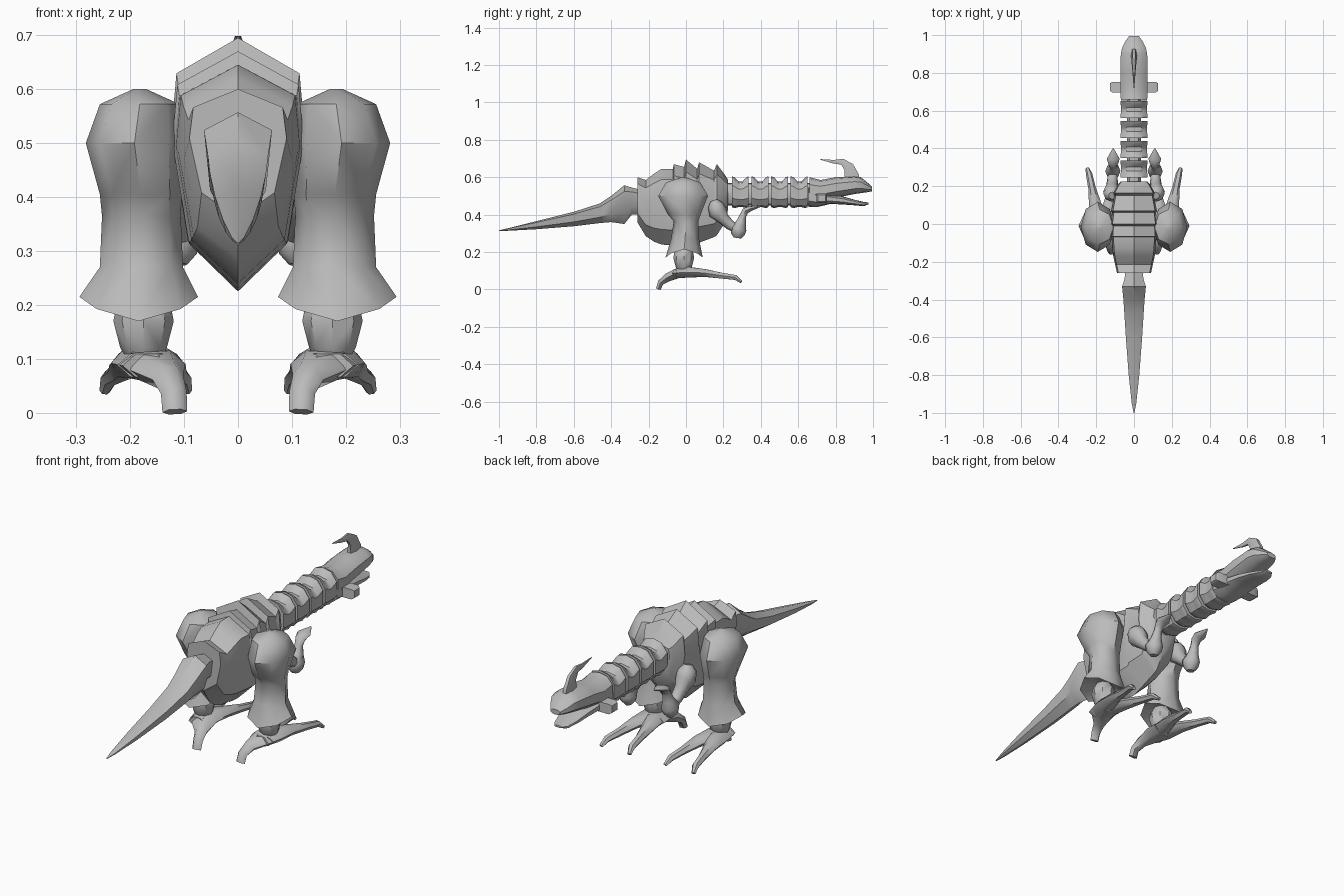
import bpy, bmesh, math
from mathutils import Vector

grey = bpy.data.materials.new("stone grey")
grey.diffuse_color = (0.5, 0.5, 0.5, 1)


def loft(name, rings, mirror=False, angle=40):
    """Skin a list of equal-sized rings, cap both ends."""
    bm = bmesh.new()
    vs = [[bm.verts.new(p) for p in r] for r in rings]
    n = len(rings[0])
    for a, b in zip(vs, vs[1:]):
        for i in range(n):
            j = (i + 1) % n
            bm.faces.new((a[i], a[j], b[j], b[i]))
    bm.faces.new(vs[0][::-1])
    bm.faces.new(vs[-1])
    bmesh.ops.recalc_face_normals(bm, faces=bm.faces)
    me = bpy.data.meshes.new(name)
    bm.to_mesh(me)
    bm.free()
    ob = bpy.data.objects.new(name, me)
    bpy.context.collection.objects.link(ob)
    me.materials.append(grey)
    bpy.ops.object.select_all(action='DESELECT')
    ob.select_set(True)
    bpy.context.view_layer.objects.active = ob
    bpy.ops.object.shade_smooth_by_angle(angle=math.radians(angle))
    if mirror:
        m = ob.modifiers.new("mirror", 'MIRROR')
        m.use_mirror_merge = False
    return ob


def section(y, zt, zb, w, shape):
    """Symmetric ring in xz; shape lists (half width fraction, height fraction)."""
    h = zt - zb
    right = [(w * a, y, zb + h * b) for a, b in shape]
    left = [(-x, y, z) for x, y, z in right[-2:0:-1]]
    return right + left


def tube(name, path, n=8, mirror=True, angle=50):
    """Path of (x, y, z, side radius, other radius) with rings across the path."""
    pts = [Vector(p[:3]) for p in path]
    rings = []
    for i, p in enumerate(path):
        t = (pts[min(i + 1, len(pts) - 1)] - pts[max(i - 1, 0)]).normalized()
        u = Vector((1, 0, 0))
        u = (u - t * u.dot(t)).normalized()
        v = t.cross(u)
        rings.append([pts[i] + u * p[3] * math.cos(2 * math.pi * k / n)
                      + v * p[4] * math.sin(2 * math.pi * k / n) for k in range(n)])
    return loft(name, rings, mirror, angle)


KEEL = [(0, 1), (.92, .86), (1, .62), (.75, .2), (0, 0)]
ROUND = [(0, 1), (.6, .94), (1, .7), (1, .3), (.6, .06), (0, 0)]

# Torso with overlapping ridged plates along the back
body = [(-.26, .60, .36, .09), (-.215, .585, .285, .10), (-.17, .62, .255, .11),
        (-.13, .645, .24, .115), (-.07, .645, .235, .118), (-.065, .67, .23, .122),
        (-.01, .655, .225, .118), (0, .695, .225, .124), (.06, .645, .245, .116),
        (.07, .68, .25, .121), (.15, .635, .28, .105), (.165, .67, .29, .11),
        (.21, .61, .36, .085), (.225, .585, .43, .07)]
loft("torso", [section(*s, KEEL) for s in body], angle=30)

# Tail
tail = [(-.25, .535, .40, .045), (-.29, .545, .40, .05), (-.33, .557, .35, .063),
        (-.40, .50, .36, .056), (-.46, .46, .355, .052), (-.60, .415, .338, .043),
        (-.80, .365, .322, .028), (-.95, .328, .314, .012), (-1, .316, .312, .002)]
loft("tail", [section(*s, [(0, 1), (1, .84), (.82, .3), (0, 0)]) for s in tail])

# Neck core and armoured neck segments with a waist in the middle
loft("neck_core", [section(y, .57, .45, .038, ROUND) for y in (.2, .68)])
for i in range(4):
    y = .245 + i * .105
    seg = [(y, .605, .44, .072), (y + .015, .60, .435, .072), (y + .035, .578, .44, .068),
           (y + .058, .578, .44, .068), (y + .078, .60, .435, .072), (y + .09, .605, .44, .072)]
    loft("neck_segment", [section(*s, ROUND) for s in seg], angle=35)

# Head: upper skull tapering to the snout, and open lower jaw
skull = [(.66, .60, .47, .07), (.72, .585, .475, .072), (.80, .60, .49, .072),
         (.90, .605, .51, .07), (.935, .60, .515, .062), (.97, .572, .52, .044),
         (.995, .55, .525, .025)]
loft("skull", [section(*s, ROUND) for s in skull])
jaw = [(.655, .55, .44, .07), (.70, .53, .44, .07), (.77, .51, .457, .066),
       (.83, .50, .455, .06), (.90, .48, .45, .05), (.95, .468, .445, .036),
       (.975, .465, .455, .02)]
loft("lower_jaw", [section(*s, ROUND) for s in jaw])

# Swept-back head crest
tube("crest", [(0, .885, .57, .018, .055), (0, .885, .61, .017, .045),
               (0, .87, .655, .014, .032), (0, .835, .683, .011, .019),
               (0, .79, .683, .007, .011), (0, .72, .695, .002, .002)],
     n=6, mirror=False)

# Cheek knobs on the sides of the head
loft("cheek_knob", [[(x, .725 + s * a, .488 + s * b) for a, b in
                     ((-1, -.85), (1, -.85), (1, .85), (-1, .85))]
                    for x, s in ((.05, .028), (.115, .028), (.127, .02))], True)


def leg_ring(cx, cy, z, rx, ry, point=0):
    """Horizontal octagon; point drops the front and back corners."""
    out = []
    for k in range(8):
        a = 2 * math.pi * k / 8
        out.append((cx + rx * math.cos(a), cy + ry * math.sin(a),
                    z - point * math.sin(a) ** 2))
    return out


# Thigh and shin in one piece, flared over the ankle
leg = [(.182, -.015, .60, .012, .012, 0), (.182, -.015, .572, .074, .092, 0),
       (.192, -.015, .50, .09, .133, 0), (.18, -.01, .405, .076, .09, 0),
       (.179, 0, .365, .073, .066, 0), (.179, -.005, .27, .077, .075, 0),
       (.184, -.01, .215, .11, .10, .045), (.180, -.01, .225, .07, .06, .01)]
loft("leg", [leg_ring(*r) for r in leg], True, 45)

# Ankle ball
loft("ankle", [leg_ring(.175, -.012, z, r, r) for z, r in
               ((.10, .03), (.12, .043), (.17, .056), (.20, .05), (.23, .03))], True)

# Foot: two long front toes and a rear claw
tube("outer_toe", [(.165, -.06, .088, .05, .025), (.185, .02, .092, .052, .032),
                   (.205, .10, .088, .034, .024), (.222, .19, .074, .02, .018),
                   (.238, .265, .064, .017, .015), (.247, .295, .04, .01, .008)], n=6)
tube("inner_toe", [(.175, -.06, .088, .05, .025), (.155, .02, .092, .05, .032),
                   (.13, .10, .088, .034, .024), (.115, .19, .074, .02, .018),
                   (.103, .265, .064, .017, .015), (.095, .295, .04, .01, .008)], n=6)
tube("rear_claw", [(.165, .02, .09, .07, .03), (.155, -.04, .088, .06, .03),
                   (.13, -.095, .066, .03, .026), (.119, -.135, .038, .024, .018),
                   (.117, -.148, .002, .023, .015)], n=6)

# Arms: shoulder, bent forearm with rounded elbow, and a pointed hand
tube("upper_arm", [(.115, .15, .475, .02, .02), (.118, .158, .45, .043, .042),
                   (.118, .17, .415, .045, .05), (.116, .20, .378, .032, .032),
                   (.114, .235, .345, .028, .027), (.112, .27, .325, .025, .024)])
tube("forearm", [(.112, .275, .275, .018, .02), (.112, .278, .295, .036, .036),
                 (.112, .28, .325, .04, .044), (.112, .295, .36, .026, .026),
                 (.111, .305, .395, .02, .018), (.11, .318, .42, .026, .018),
                 (.11, .345, .433, .034, .014), (.11, .40, .445, .003, .003)])
